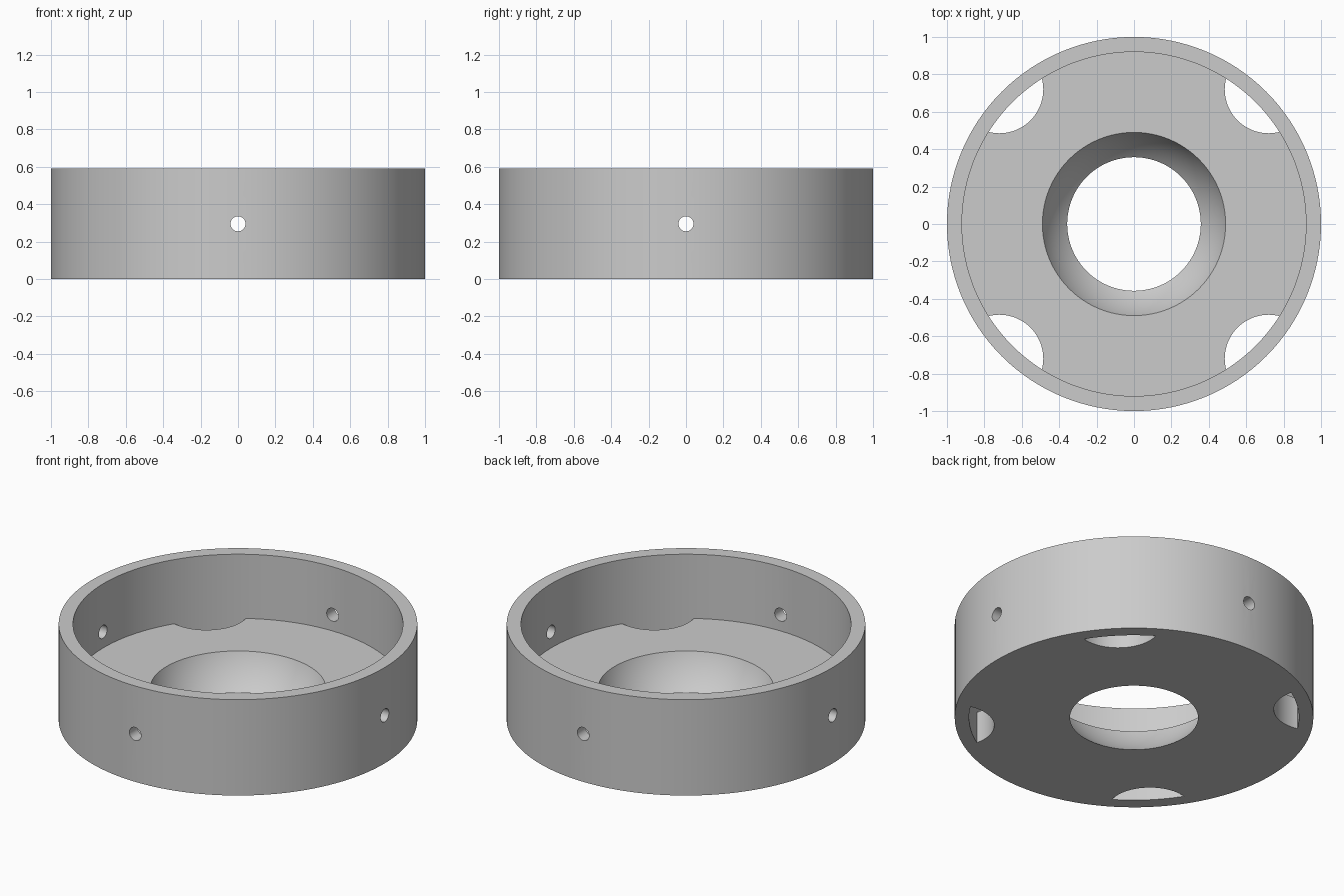
import bpy
from math import radians

cube = bpy.data.objects.get("Cube")
if cube:
    bpy.data.objects.remove(cube, do_unlink=True)

HEIGHT = 0.59
FLOOR = 0.195
INNER = 0.92

grey = bpy.data.materials.new("light grey")
grey.use_nodes = True
grey.diffuse_color = (0.6, 0.6, 0.6, 1)
grey.node_tree.nodes["Principled BSDF"].inputs["Base Color"].default_value = (0.6, 0.6, 0.6, 1)


def cylinder(name, radius, bottom, top, x=0, y=0, sides=128):
    bpy.ops.mesh.primitive_cylinder_add(vertices=sides, radius=radius, depth=top - bottom,
                                        location=(x, y, (bottom + top) / 2))
    obj = bpy.context.object
    obj.name = name
    return obj


def cut(target, cutter):
    """Subtract the cutter from the target, then discard the cutter."""
    cutter.hide_render = True
    mod = target.modifiers.new("cut", 'BOOLEAN')
    mod.operation = 'DIFFERENCE'
    mod.solver = 'EXACT'
    mod.object = cutter
    bpy.context.view_layer.objects.active = target
    bpy.ops.object.modifier_apply(modifier=mod.name)
    bpy.data.objects.remove(cutter, do_unlink=True)


# Floor plate with four round notches, used to shape the cavity
plate = cylinder("floor_plate", 1.2, -0.3, FLOOR)
for sx in (-1, 1):
    for sy in (-1, 1):
        cut(plate, cylinder("notch", 0.235, -0.5, 0.5, 0.72 * sx, 0.72 * sy, 64))

# Cavity: everything inside the wall except the floor plate
cavity = cylinder("cavity", INNER, -0.1, HEIGHT + 0.1)
cut(cavity, plate)

# Round body, hollowed by the cavity
body = cylinder("ring_housing", 1, 0, HEIGHT)
cut(body, cavity)

# Spherical seat opening through the floor
bpy.ops.mesh.primitive_uv_sphere_add(segments=128, ring_count=64, radius=0.526,
                                     location=(0, 0, 0.386))
cut(body, bpy.context.object)

# Cross-drilled screw holes through the wall
for turn in ((90, 0, 0), (0, 90, 0)):
    drill = cylinder("drill", 0.04, -1.2, 1.2, sides=32)
    drill.location.z = HEIGHT / 2
    drill.rotation_euler = [radians(a) for a in turn]
    cut(body, drill)

body.data.materials.clear()
body.data.materials.append(grey)
bpy.ops.object.select_all(action='DESELECT')
body.select_set(True)
bpy.context.view_layer.objects.active = body
bpy.ops.object.shade_smooth_by_angle(angle=radians(30))
